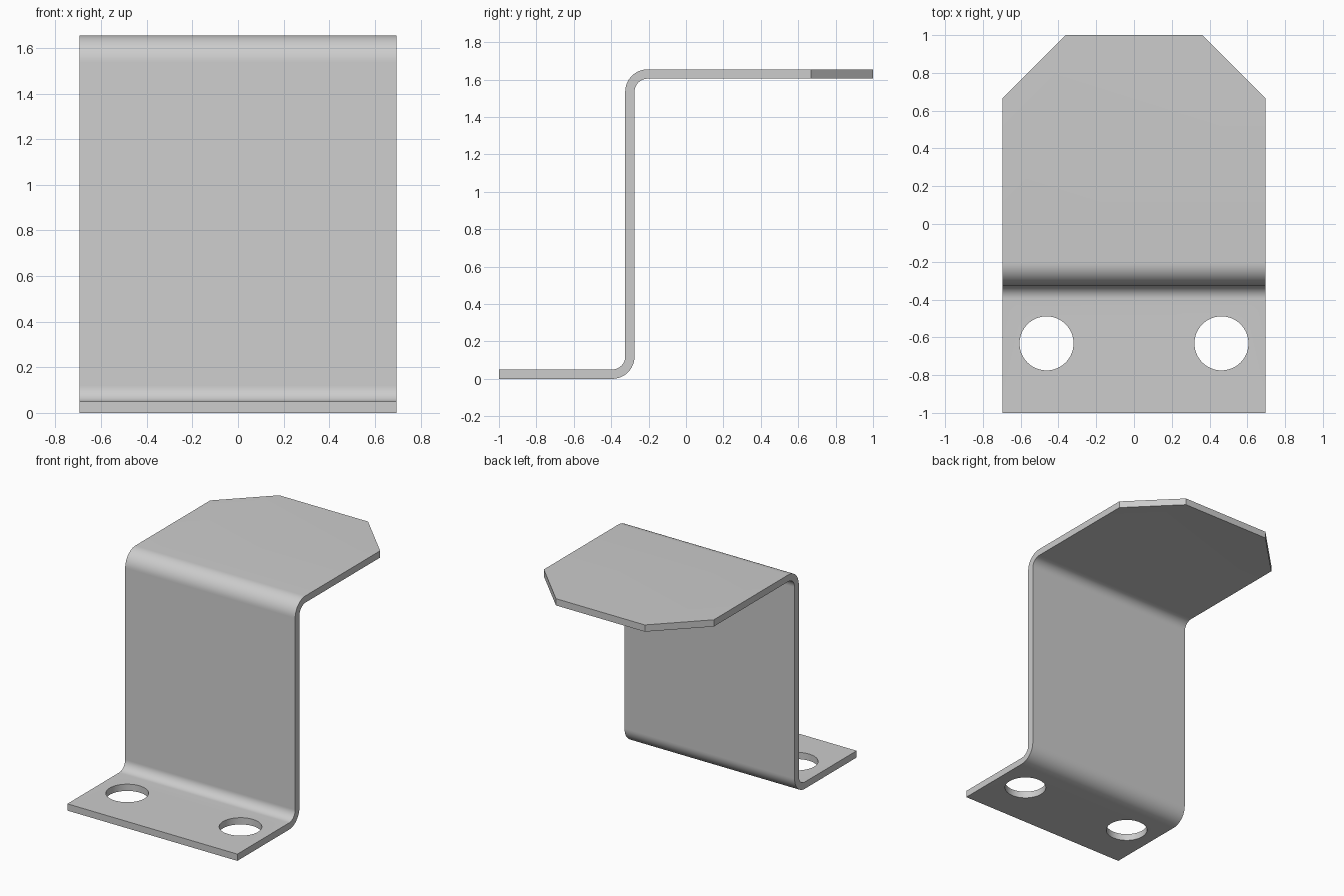
import bpy, bmesh, math
from mathutils import Vector

if "Cube" in bpy.data.objects:
    bpy.data.objects.remove(bpy.data.objects["Cube"])

HALF_W, THICK, HEIGHT = 0.695, 0.05, 1.655
WALL_Y = -0.325          # front face of the upright wall
R_IN, R_OUT = 0.07, 0.12  # bend radii
STEPS = 12

metal = bpy.data.materials.new("light_grey_metal")
metal.diffuse_color = (0.604, 0.604, 0.604, 1)
metal.use_nodes = True
metal.node_tree.nodes["Principled BSDF"].inputs["Base Color"].default_value = metal.diffuse_color


def arc(cy, cz, r, a0, a1):
    """Points of a bend in the side profile, angles in degrees."""
    return [(cy + r * math.cos(math.radians(a0 + (a1 - a0) * i / STEPS)),
             cz + r * math.sin(math.radians(a0 + (a1 - a0) * i / STEPS)))
            for i in range(STEPS + 1)]


# Bend centres: lower one in front of the wall, upper one behind it
low = (WALL_Y - R_IN, THICK + R_IN)
top = (WALL_Y + R_OUT, HEIGHT - R_OUT)

# Z-shaped side profile: underside from front to back, then back along the top
profile = [(-1, 0)]
profile += arc(*low, R_OUT, -90, 0)
profile += arc(*top, R_IN, 180, 90)
profile += [(1, HEIGHT - THICK), (1, HEIGHT)]
profile += arc(*top, R_OUT, 90, 180)
profile += arc(*low, R_IN, 0, -90)
profile += [(-1, THICK)]

# Extrude the profile across the width
bm = bmesh.new()
side = bm.faces.new([bm.verts.new((-HALF_W, y, z)) for y, z in profile])
ext = bmesh.ops.extrude_face_region(bm, geom=[side])
bmesh.ops.translate(bm, vec=(2 * HALF_W, 0, 0),
                    verts=[v for v in ext["geom"] if isinstance(v, bmesh.types.BMVert)])

# Clip the two back corners of the upper plate
for s in (-1, 1):
    cut = bmesh.ops.bisect_plane(
        bm, geom=bm.verts[:] + bm.edges[:] + bm.faces[:], dist=1e-5,
        plane_co=Vector((s * HALF_W, 0.668, 0)), plane_no=Vector((s, 1, 0)),
        clear_outer=True)
    rim = [e for e in cut["geom_cut"] if isinstance(e, bmesh.types.BMEdge)]
    bmesh.ops.edgeloop_fill(bm, edges=rim)
bmesh.ops.recalc_face_normals(bm, faces=bm.faces[:])

mesh = bpy.data.meshes.new("bracket")
bm.to_mesh(mesh)
bm.free()
mesh.materials.append(metal)
bracket = bpy.data.objects.new("bracket", mesh)
bpy.context.collection.objects.link(bracket)

# Two bolt holes in the foot
for s in (-1, 1):
    bpy.ops.mesh.primitive_cylinder_add(vertices=64, radius=0.143, depth=0.2,
                                        location=(s * 0.463, -0.632, 0.025))
    cutter = bpy.context.object
    cutter.name = "hole_cutter"
    cutter.data.materials.append(metal)
    bpy.ops.object.select_all(action="DESELECT")
    bracket.select_set(True)
    bpy.context.view_layer.objects.active = bracket
    mod = bracket.modifiers.new("bolt_hole", "BOOLEAN")
    mod.operation, mod.solver, mod.object = "DIFFERENCE", "EXACT", cutter
    bpy.ops.object.modifier_apply(modifier=mod.name)
    bpy.data.objects.remove(cutter)

# Smooth bends and hole walls, crisp sheet edges
bpy.ops.object.shade_smooth_by_angle(angle=math.radians(30))
